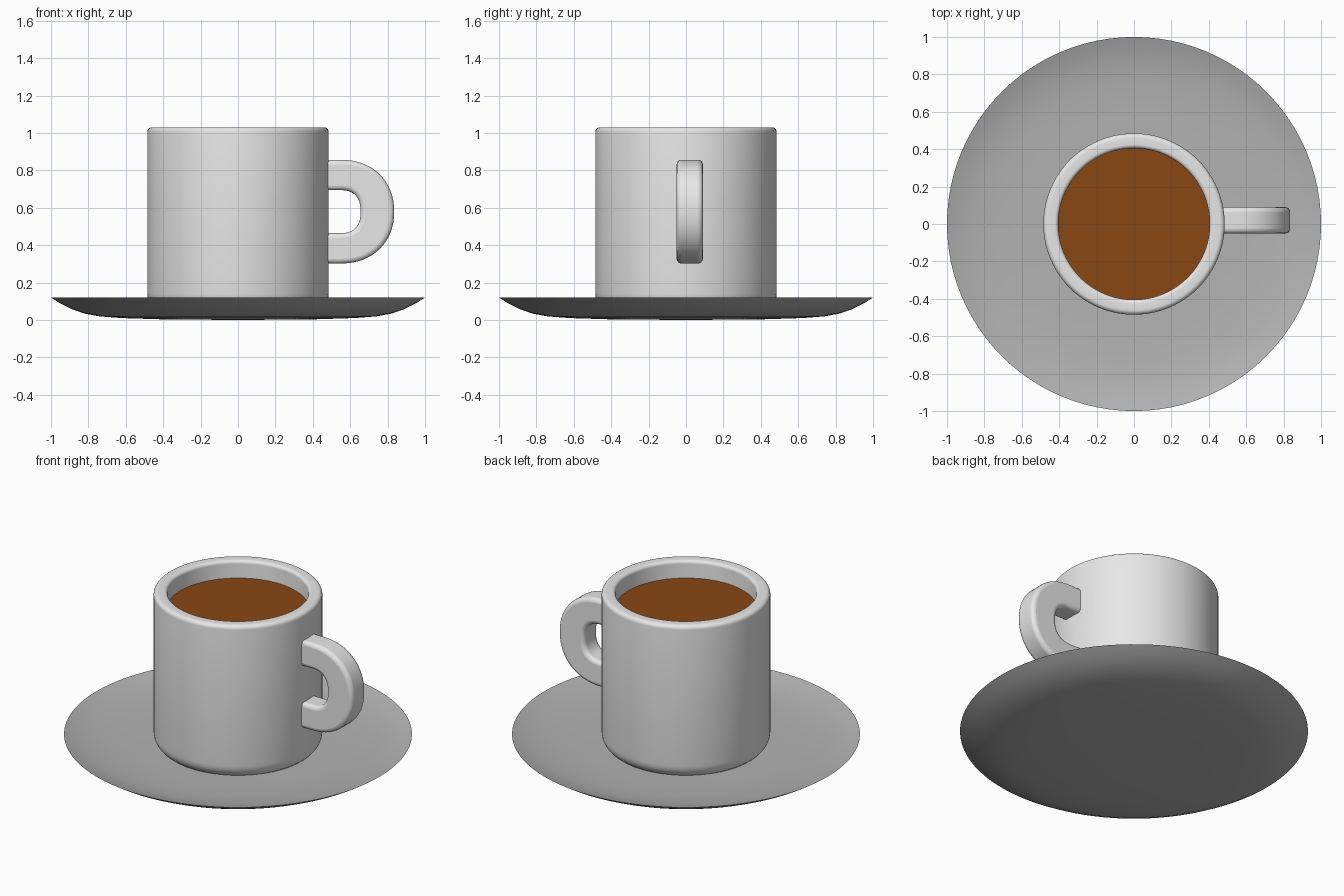
import bpy, bmesh, math

cube = bpy.data.objects.get("Cube")
if cube:
    bpy.data.objects.remove(cube)


def material(name, rgb):
    m = bpy.data.materials.new(name)
    m.use_nodes = True
    m.diffuse_color = (*rgb, 1)
    m.node_tree.nodes["Principled BSDF"].inputs["Base Color"].default_value = (*rgb, 1)
    return m


def finish(bm, name, mat, angle=40):
    bmesh.ops.remove_doubles(bm, verts=bm.verts, dist=1e-5)
    bmesh.ops.recalc_face_normals(bm, faces=bm.faces)
    mesh = bpy.data.meshes.new(name)
    bm.to_mesh(mesh)
    bm.free()
    mesh.materials.append(mat)
    ob = bpy.data.objects.new(name, mesh)
    bpy.context.collection.objects.link(ob)
    bpy.ops.object.select_all(action="DESELECT")
    bpy.context.view_layer.objects.active = ob
    ob.select_set(True)
    bpy.ops.object.shade_smooth_by_angle(angle=math.radians(angle))
    return ob


def lathe(name, profile, mat, steps=96):
    """Spin an (r, z) profile around the z axis."""
    bm = bmesh.new()
    verts = [bm.verts.new((r, 0, z)) for r, z in profile]
    edges = [bm.edges.new(pair) for pair in zip(verts, verts[1:])]
    bmesh.ops.spin(bm, geom=verts + edges, cent=(0, 0, 0), axis=(0, 0, 1),
                   angle=math.tau, steps=steps, use_duplicate=False)
    return finish(bm, name, mat)


def arc(r, z, radius, start, end, n=6):
    """Profile points of a rounded corner centred on (r, z)."""
    angles = [math.radians(start + (end - start) * i / n) for i in range(n + 1)]
    return [(r + radius * math.cos(a), z + radius * math.sin(a)) for a in angles]


white = material("white china", (0.8, 0.8, 0.8))
grey = material("grey china", (0.45, 0.45, 0.45))
brown = material("coffee brown", (0.25, 0.063, 0.006))

# Saucer: shallow dish with a sharp rim
lathe("saucer", [(0, 0), (0.4, 0.003), (0.62, 0.01), (0.74, 0.019), (0.82, 0.034),
                 (0.89, 0.058), (0.95, 0.088), (1, 0.12), (0.94, 0.1),
                 (0.86, 0.082), (0.74, 0.07), (0.6, 0.064), (0, 0.06)], grey)

# Cup: thick wall, rounded rim and rounded foot
lathe("cup", [(0, 0.05)] + arc(0.395, 0.14, 0.09, -90, 0)
      + arc(0.46, 1.005, 0.025, 0, 90) + arc(0.425, 1.01, 0.02, 90, 180)
      + [(0.405, 0.2), (0.36, 0.15), (0, 0.15)], white)

# Coffee surface
lathe("coffee", [(0, 0.92), (0.405, 0.92)], brown)

# Handle: rectangular section swept round a rounded D
bm = bmesh.new()


def bow(cx, a, b, power, t):
    c, s = math.cos(t), math.sin(t)
    return (cx + a * max(c, 0) ** power,
            0.579 + b * math.copysign(abs(s) ** power, s))


N = 32
sections = []
for i in range(N + 1):
    t = math.pi * (0.5 - i / N)
    sections.append((bow(0.55, 0.285, 0.277, 0.93, t), bow(0.545, 0.11, 0.115, 0.8, t)))
ends = [tuple((0.44, p[1]) for p in sections[k]) for k in (0, -1)]
sections = [ends[0]] + sections + [ends[1]]
rings = []
for outer, inner in sections:
    rings.append([bm.verts.new((p[0], y, p[1])) for p, y in
                  ((outer, -0.05), (outer, 0.09), (inner, 0.09), (inner, -0.05))])
for a, b in zip(rings, rings[1:]):
    for k in range(4):
        bm.faces.new((a[k], a[(k + 1) % 4], b[(k + 1) % 4], b[k]))
bm.faces.new(rings[0])
bm.faces.new(rings[-1])
handle = finish(bm, "handle", white)
bevel = handle.modifiers.new("rounded edges", "BEVEL")
bevel.width = 0.025
bevel.segments = 4
bevel.limit_method = "ANGLE"
bevel.angle_limit = math.radians(50)
